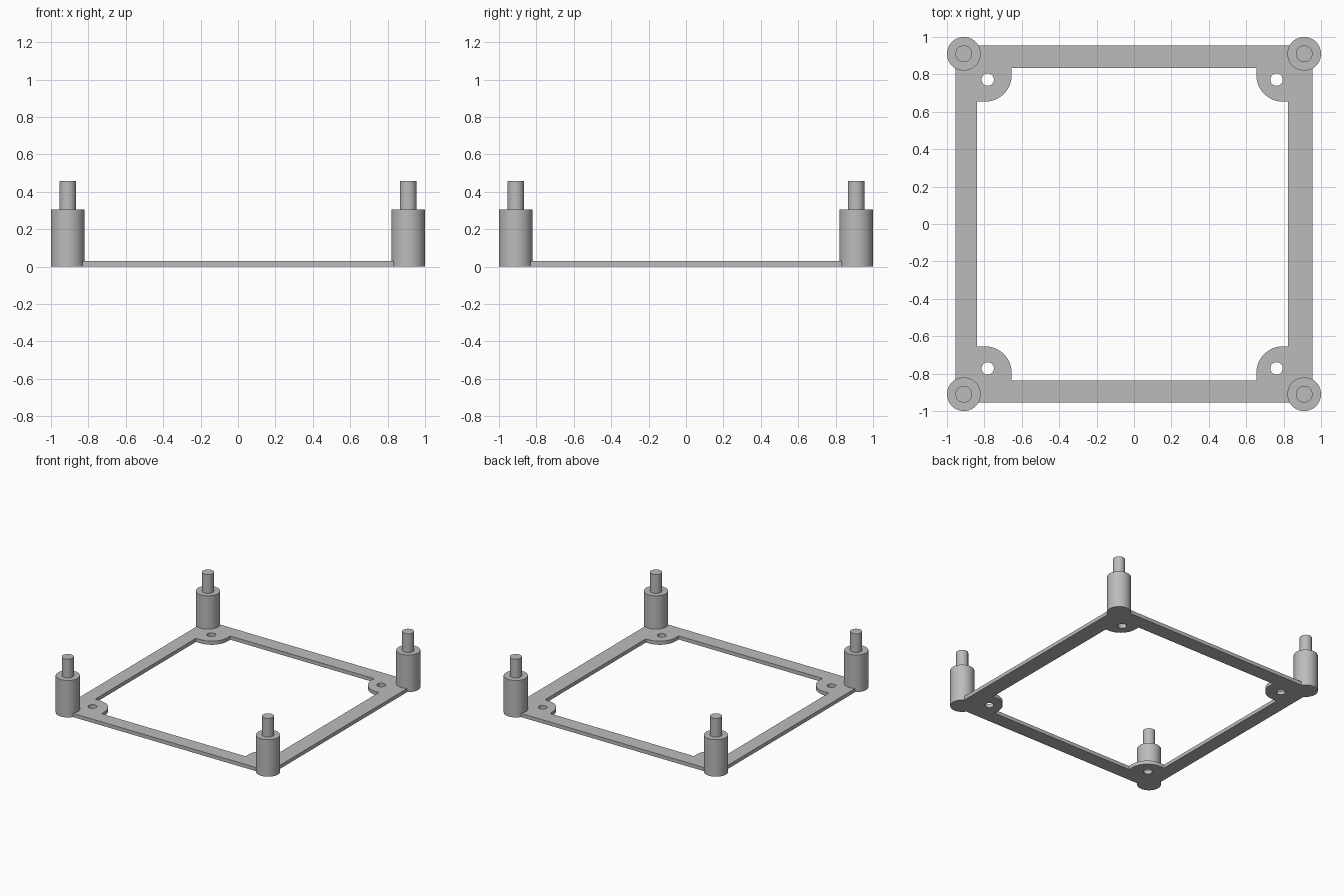
import bpy, bmesh
from math import cos, sin, pi

cube = bpy.data.objects.get("Cube")
if cube:
    bpy.data.objects.remove(cube)

grey = bpy.data.materials.new("plain grey")
grey.use_nodes = True
colour = (0.5, 0.5, 0.5, 1)
grey.diffuse_color = colour
grey.node_tree.nodes["Principled BSDF"].inputs["Base Color"].default_value = colour

THICK = 0.03
TAB_C, TAB_R = 0.797, 0.143
POST = 0.91
LEFT, RIGHT, FRONT, BACK = -0.84, 0.823, -0.837, 0.833   # inner edges of the frame
CORNERS = [(1, 1), (-1, 1), (-1, -1), (1, -1)]


def add_object(name, mesh):
    mesh.materials.clear()
    mesh.materials.append(grey)
    obj = bpy.data.objects.new(name, mesh)
    bpy.context.collection.objects.link(obj)
    bpy.context.view_layer.objects.active = obj
    for other in bpy.context.selected_objects:
        other.select_set(False)
    obj.select_set(True)
    bpy.ops.object.shade_smooth_by_angle(angle=0.6)
    return obj


def circle(x, y, r, n):
    return [(x + r * cos(2 * pi * i / n), y + r * sin(2 * pi * i / n)) for i in range(n)]


def tab_outline(sx, sy):
    """Rounded screw tab in one inner corner, from the side rail to the end rail."""
    pts = [(RIGHT if sx > 0 else LEFT, sy * (TAB_C - TAB_R))]
    for i in range(17):
        a = pi / 2 * i / 16
        pts.append((sx * (TAB_C - TAB_R * sin(a)), sy * (TAB_C - TAB_R * cos(a))))
    pts.append((sx * (TAB_C - TAB_R), BACK if sy > 0 else FRONT))
    return pts


# Flat frame: outer rectangle, inner opening with tabs, four screw holes
opening = []
for sx, sy in CORNERS:
    pts = tab_outline(sx, sy)
    opening += pts if sx * sy > 0 else pts[::-1]
loops = [[(sx * 0.955, sy * 0.955) for sx, sy in CORNERS], opening]
loops += [circle(0.762 if sx > 0 else -0.782, sy * 0.772, 0.033, 32) for sx, sy in CORNERS]

curve = bpy.data.curves.new("frame_outline", "CURVE")
curve.dimensions = "2D"
curve.fill_mode = "BOTH"
curve.extrude = THICK / 2
for pts in loops:
    spline = curve.splines.new("POLY")
    spline.points.add(len(pts) - 1)
    for point, (x, y) in zip(spline.points, pts):
        point.co = (x, y, 0, 1)
    spline.use_cyclic_u = True
helper = bpy.data.objects.new("frame_outline", curve)
bpy.context.collection.objects.link(helper)
graph = bpy.context.evaluated_depsgraph_get()
mesh = bpy.data.meshes.new_from_object(helper.evaluated_get(graph))
bpy.data.objects.remove(helper)
bm = bmesh.new()
bm.from_mesh(mesh)
bmesh.ops.remove_doubles(bm, verts=bm.verts, dist=0.0001)
bmesh.ops.translate(bm, verts=bm.verts, vec=(0, 0, THICK / 2))
bmesh.ops.recalc_face_normals(bm, faces=bm.faces)
bm.to_mesh(mesh)
bm.free()
add_object("frame", mesh)


# Stepped standoff: wide post with a narrow peg on top
def standoff(name, x, y):
    profile = [(0.09, 0), (0.09, 0.304), (0.045, 0.304), (0.045, 0.458)]
    bm = bmesh.new()
    rings = [[bm.verts.new((px, py, z)) for px, py in circle(0, 0, r, 48)] for r, z in profile]
    for low, high in zip(rings, rings[1:]):
        for i in range(48):
            j = (i + 1) % 48
            bm.faces.new((low[i], low[j], high[j], high[i]))
    bm.faces.new(rings[0][::-1])
    bm.faces.new(rings[-1])
    mesh = bpy.data.meshes.new(name)
    bm.to_mesh(mesh)
    bm.free()
    add_object(name, mesh).location = (x, y, 0)


for sx, sy in CORNERS:
    name = ("back" if sy > 0 else "front") + ("_left" if sx > 0 else "_right") + "_standoff"
    standoff(name, sx * POST, sy * POST)
